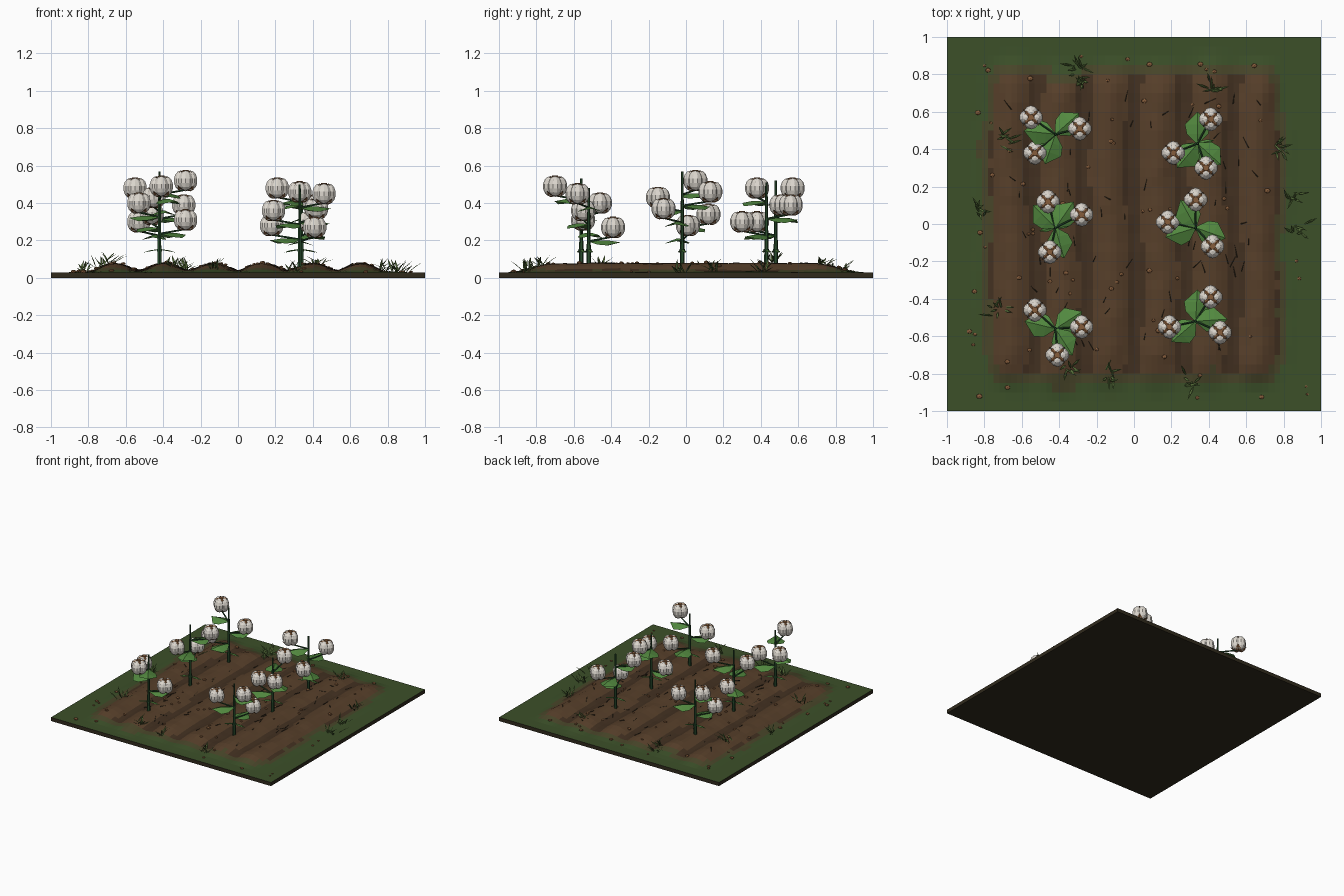
import bpy, bmesh, math, random
from mathutils import Vector, Matrix, noise

if "Cube" in bpy.data.objects:
    bpy.data.objects.remove(bpy.data.objects["Cube"])
random.seed(4)

def mat(name, r, g, b):
    m = bpy.data.materials.new(name)
    m.diffuse_color = (r, g, b, 1)
    m.use_nodes = True
    m.node_tree.nodes["Principled BSDF"].inputs["Base Color"].default_value = m.diffuse_color
    return m

SOIL = mat("soil", .095, .05, .023)
DARK = mat("dark_soil", .055, .03, .015)
MIX = mat("grassy_soil", .065, .06, .022)
GRASS = mat("turf", .045, .08, .022)
EDGE = mat("slab_edge", .03, .023, .012)
STEM = mat("stem", .02, .07, .025)
LEAF = mat("leaf", .085, .25, .05)
BLADE = mat("grass_blade", .09, .15, .04)
WHITE = mat("cotton", .72, .68, .62)
HUSK = mat("husk", .24, .11, .045)

def finish(bm, name, mats, smooth=False):
    me = bpy.data.meshes.new(name)
    for f in bm.faces:
        f.smooth = smooth
    bm.to_mesh(me)
    bm.free()
    for m in mats:
        me.materials.append(m)
    ob = bpy.data.objects.new(name, me)
    bpy.context.collection.objects.link(ob)
    return ob

def step(a, b, v):
    t = max(0, min(1, (v - a) / (b - a)))
    return t * t * (3 - 2 * t)

def soil_mask(x, y):
    w = .05 * noise.noise(Vector((x * 4, y * 4, 0)))
    return (1 - step(.68, .88, abs(x) + w)) * (1 - step(.68, .92, abs(y) + w))

def ridge(x, y):
    return .5 - .5 * math.cos(2 * math.pi * (x + .012 * math.sin(5 * y)) / .265)

def height(x, y):
    n = .006 * noise.noise(Vector((x * 9, y * 9, 3)))
    return .03 + soil_mask(x, y) * (.008 + .04 * ridge(x, y) ** .8 + n)

# ground slab with ploughed ridges
bm = bmesh.new()
N = 64
bmesh.ops.create_grid(bm, x_segments=N, y_segments=40, size=1)
for v in bm.verts:
    v.co.z = height(v.co.x, v.co.y)
for f in bm.faces:
    c = f.calc_center_median()
    k = soil_mask(c.x, c.y)
    f.material_index = 3 if k < .25 else 2 if k < .6 else 1 if ridge(c.x, c.y) < .22 else 0
res = bmesh.ops.extrude_edge_only(bm, edges=[e for e in bm.edges if e.is_boundary])
for v in res["geom"]:
    if isinstance(v, bmesh.types.BMVert):
        v.co.z = 0
for f in res["geom"]:
    if isinstance(f, bmesh.types.BMFace):
        f.material_index = 4
bot = bmesh.ops.contextual_create(bm, geom=[e for e in bm.edges if e.is_boundary])
for f in bot["faces"]:
    f.material_index = 4
bmesh.ops.recalc_face_normals(bm, faces=bm.faces)
finish(bm, "ploughed_ground", [SOIL, DARK, MIX, GRASS, EDGE])

def tube(bm, a, b, r1, r2, n=6):
    d = b - a
    M = Matrix.Translation((a + b) / 2) @ d.to_track_quat('Z', 'Y').to_matrix().to_4x4()
    bmesh.ops.create_cone(bm, cap_ends=True, segments=n, radius1=r1, radius2=r2,
                          depth=d.length, matrix=M)

def leaf(bm, base, ang, length, width, rise, droop):
    # two folded halves along a drooping midrib
    d = Vector((math.cos(ang), math.sin(ang), 0))
    s = Vector((-d.y, d.x, 0))
    rows = []
    for t, w in ((0, .08), (.3, .85), (.6, 1), (1, 0)):
        c = base + d * length * t + Vector((0, 0, rise * t - droop * t * t))
        h = s * width / 2 * w
        low = Vector((0, 0, -.2 * width * w))
        rows.append([bm.verts.new(p) for p in ((c,) if w == 0 else (c - h + low, c, c + h + low))])
    for p, q in zip(rows, rows[1:]):
        for i in range(2):
            bm.faces.new((p[i], q[i], q[i + 1], p[i + 1]) if len(q) == 3 else (p[i], q[0], p[i + 1]))

def boll(bm, c):
    # four fluffy locks with a husk star on top
    for k in range(4):
        a = k * math.pi / 2
        p = c + Vector((math.cos(a), math.sin(a), 0)) * .025
        bmesh.ops.create_uvsphere(bm, u_segments=10, v_segments=7, radius=.04,
                                  matrix=Matrix.Translation(p) @ Matrix.Diagonal((1, 1, 1.35, 1)))
    old = set(bm.faces)
    bmesh.ops.create_cone(bm, cap_ends=True, segments=8, radius1=.022, radius2=.016, depth=.03,
                          matrix=Matrix.Translation(c + Vector((0, 0, .042))))
    for k in range(4):
        leaf(bm, c + Vector((0, 0, .054)), (k + .5) * math.pi / 2, .05, .026, .006, .016)
        leaf(bm, c + Vector((0, 0, -.055)), (k + .5) * math.pi / 2, .06, .04, .01, -.02)
    for f in set(bm.faces) - old:
        f.material_index = 1

# cotton plants: stem x, y, top, then boll positions
PLANTS = [
    (-.42, .48, .52, [(-.55, .57, .48), (-.29, .51, .39), (-.53, .38, .30)]),
    (.34, .43, .51, [(.21, .38, .48), (.41, .56, .39), (.385, .30, .30)]),
    (-.42, -.02, .57, [(-.28, .05, .52), (-.45, -.15, .43), (-.46, .12, .34)]),
    (.33, -.02, .50, [(.33, .13, .46), (.42, -.12, .37), (.18, .01, .28)]),
    (-.42, -.56, .53, [(-.41, -.70, .49), (-.53, -.46, .40), (-.28, -.55, .31)]),
    (.33, -.52, .48, [(.46, -.58, .45), (.19, -.55, .36), (.41, -.39, .27)]),
]
for i, (x, y, top, bolls) in enumerate(PLANTS, 1):
    st, lf, bo = bmesh.new(), bmesh.new(), bmesh.new()
    tube(st, Vector((x, y, .03)), Vector((x, y, top)), .013, .006)
    tube(st, Vector((x, y, .14)), Vector((x, y, .155)), .015, .015)
    for s in (0, math.pi):
        leaf(lf, Vector((x, y, .15)), s + .2, .09, .025, .01, .025)
    for b in bolls:
        c = Vector(b)
        j = Vector((x, y, c.z - .075))
        tube(st, j, c - Vector((0, 0, .05)), .006, .005, 5)
        ang = math.atan2(c.y - y, c.x - x) + .5
        leaf(lf, j, ang, .17, .135, .03, .035)
        boll(bo, c)
    finish(st, f"stem_{i}", [STEM])
    finish(lf, f"leaves_{i}", [LEAF])
    finish(bo, f"cotton_bolls_{i}", [WHITE, HUSK])

# grass tufts around the border
bm = bmesh.new()
TUFTS = [(-.3, .82), (-.29, .75), (.43, .73), (-.7, .45), (.77, .41), (-.83, .06), (.84, .14),
         (.88, -.03), (-.73, -.47), (-.36, -.78), (-.13, -.82), (.29, -.84)]
for x, y in TUFTS:
    for k in range(9):
        a = random.uniform(0, 2 * math.pi)
        p = Vector((x + random.uniform(-.03, .03), y + random.uniform(-.03, .03), height(x, y) - .004))
        leaf(bm, p, a, random.uniform(.03, .085), .012, random.uniform(.05, .1), .025)
finish(bm, "grass_tufts", [BLADE])

# pebbles
bm = bmesh.new()
for k in range(75):
    x, y = random.uniform(-.93, .93), random.uniform(-.93, .93)
    r = random.uniform(.007, .015)
    bmesh.ops.create_icosphere(bm, subdivisions=1, radius=r,
        matrix=Matrix.Translation((x, y, height(x, y) + r * .3)) @ Matrix.Diagonal((1.2, 1, .7, 1)))
finish(bm, "pebbles", [HUSK])

# dark straw bits on the soil
bm = bmesh.new()
for k in range(70):
    x, y = random.uniform(-.7, .7), random.uniform(-.7, .7)
    a, l = random.gauss(math.pi / 2, .5), random.uniform(.015, .035)
    d = Vector((math.cos(a), math.sin(a), 0)) * l
    p = Vector((x, y, 0))
    ends = [q + Vector((0, 0, height(q.x, q.y) + .002)) for q in (p - d, p + d)]
    tube(bm, ends[0], ends[1], .003, .001, 4)
finish(bm, "straw_bits", [EDGE])
